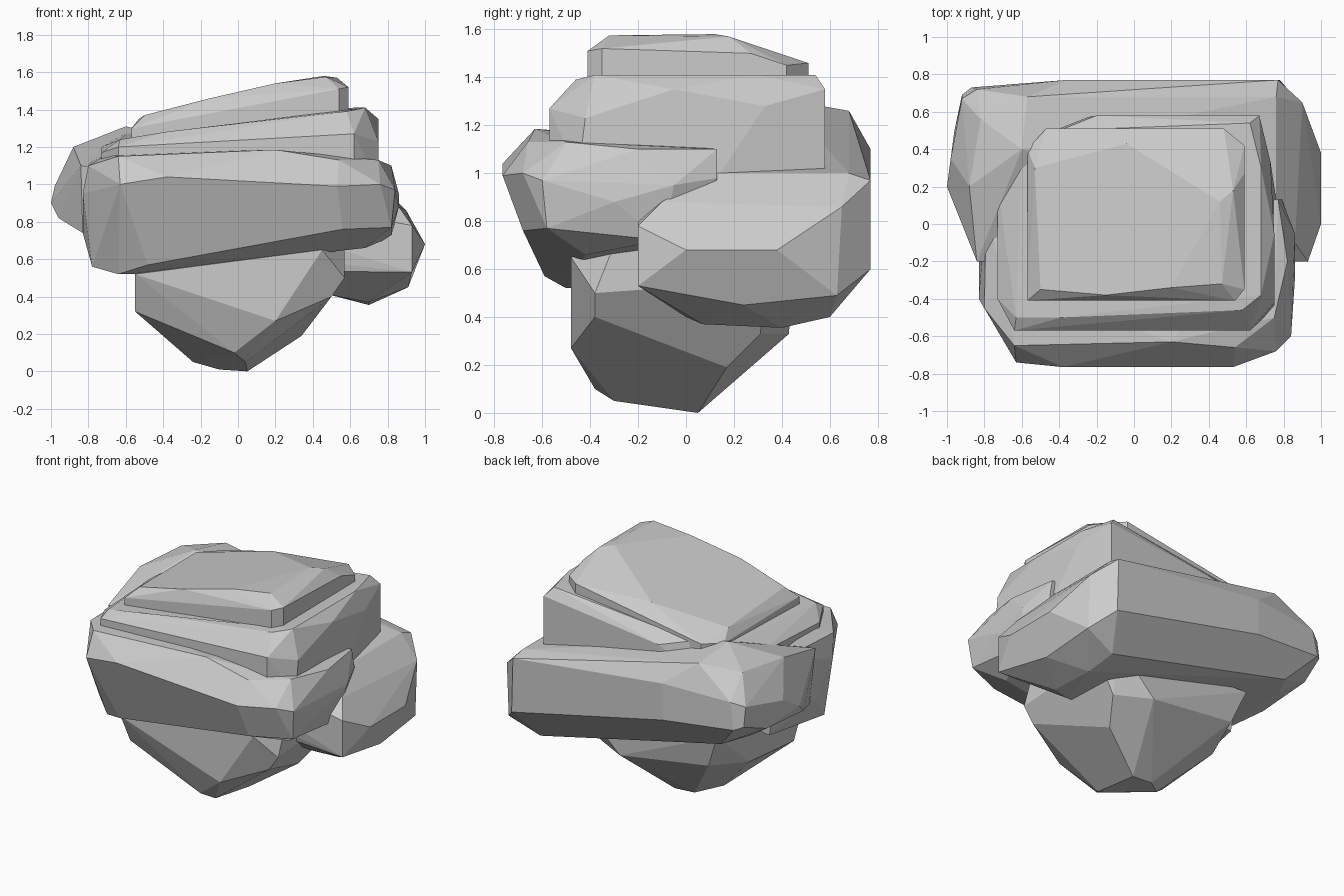
import bpy, bmesh


def rock(name, *rings):
    """Faceted boulder: convex skin stretched over a stack of cross-sections."""
    bm = bmesh.new()
    for ring in rings:
        for p in ring:
            bm.verts.new(p)
    res = bmesh.ops.convex_hull(bm, input=bm.verts[:])
    loose = {g for g in res["geom_interior"] + res["geom_unused"]
             if isinstance(g, bmesh.types.BMVert)}
    bmesh.ops.delete(bm, geom=list(loose), context='VERTS')
    # merge nearly flat neighbours into broad facets
    bmesh.ops.dissolve_limit(bm, angle_limit=0.09, verts=bm.verts[:], edges=bm.edges[:])
    bmesh.ops.recalc_face_normals(bm, faces=bm.faces[:])
    me = bpy.data.meshes.new(name)
    bm.to_mesh(me)
    bm.free()
    ob = bpy.data.objects.new(name, me)
    bpy.context.collection.objects.link(ob)
    return ob


# Pointed base boulder: foot, waist, shoulder
rock("base_rock",
     [(.04, -.3, .05), (.05, .05, 0), (-.1, .05, .01), (-.24, -.07, .05), (-.02, -.38, .1)],
     [(-.55, -.38, .32), (.2, -.48, .27), (.34, .17, .19), (.5, -.38, .4),
      (.43, .31, .33), (.2, .43, .33), (-.45, .4, .42), (-.55, .1, .36)],
     [(-.55, -.48, .52), (.45, -.48, .65), (.57, -.38, .5), (.57, -.3, .7),
      (.57, .33, .55), (.48, .44, .6), (-.54, .44, .65)])

# Wide back slab, sloping down to the right
rock("back_slab",
     # underside
     [(-.83, -.15, .74), (-.8, .45, .74), (.07, -.15, .54), (.54, .0, .4),
      (.7, .07, .37), (.7, .4, .355), (.68, .6, .4), (-.7, .62, .72)],
     # waist
     [(-.96, .1, .82), (-1, .2, .9), (-.98, .35, .99), (-.96, .5, .85), (-.92, .69, .92),
      (-.92, .67, 1.05), (-.87, .73, .9), (-.84, .72, 1.08), (-.36, .77, .85),
      (.78, .77, .6), (.9, .63, .49), (.91, .24, .45), (.93, -.2, .53), (.93, -.2, .78),
      (1, .0, .68), (1, .38, .68), (.9, .65, .86), (.78, .77, .72)],
     # top
     [(-.84, -.2, 1.1), (-.88, .2, 1.2), (-.82, .56, 1.22), (-.6, .4, 1.31), (-.57, .68, 1.26),
      (-.36, .77, 1.1), (.77, .77, .97), (.76, .68, 1.0), (.76, .1, 1.0), (.86, -.1, .88)])

# Front slab
rock("front_slab",
     # underside
     [(-.78, -.38, .56), (-.64, -.5, .52), (-.56, -.45, .52), (-.7, .1, .58),
      (.45, -.42, .65), (.68, -.42, .66), (.82, -.1, .72), (.7, .1, .8)],
     # waist
     [(-.83, -.4, .95), (-.83, -.2, .74), (-.48, -.59, .57), (.56, -.68, .76),
      (.82, -.58, .77), (.86, -.3, .88), (.86, -.05, .95), (.79, .13, .98),
      (-.63, -.74, 1.0), (-.38, -.765, 1.04), (.53, -.765, .99), (.76, -.68, 1.0),
      (.84, -.6, .97)],
     # top
     [(-.8, -.45, 1.1), (-.79, .1, 1.12), (-.64, -.65, 1.15), (.2, -.63, 1.185),
      (.54, -.66, 1.13), (.75, -.5, 1.13), (.82, -.2, 1.1), (.77, .13, 1.1), (-.7, -.3, 1.16)])

# Upper middle block, sloping up to the right
rock("middle_block",
     [(-.73, -.4, 1.0), (-.64, -.57, 1.0), (.62, -.57, 1.0), (.75, -.45, 1.0),
      (.76, .13, .98), (.67, .58, .98), (-.2, .58, .98), (-.55, .5, 1.0), (-.73, .2, 1.0)],
     [(-.73, -.4, 1.17), (-.64, -.57, 1.2), (.62, -.57, 1.27), (.75, -.42, 1.23),
      (.75, -.05, 1.35), (.73, .33, 1.28), (.67, .58, 1.35), (-.2, .58, 1.25), (-.73, .2, 1.2)],
     [(-.63, -.5, 1.24), (-.39, -.5, 1.28), (.58, -.46, 1.39), (.68, -.38, 1.41),
      (.68, .3, 1.41), (.62, .54, 1.41), (-.4, .5, 1.3), (-.6, .35, 1.27)])

# Cap stone
rock("cap_stone",
     [(-.57, -.41, 1.15), (.54, -.41, 1.2), (.59, -.35, 1.2), (.59, .42, 1.2),
      (.48, .51, 1.2), (-.47, .51, 1.15), (-.57, .4, 1.15)],
     [(-.57, -.41, 1.3), (.54, -.41, 1.51), (.59, -.35, 1.52), (.59, .27, 1.5),
      (.59, .42, 1.45), (.48, .51, 1.46), (-.47, .51, 1.3), (-.57, .4, 1.29)],
     [(-.5, -.35, 1.37), (-.15, -.38, 1.46), (.2, -.34, 1.54), (.47, -.32, 1.575),
      (.53, .18, 1.57), (.46, .12, 1.58), (-.04, .43, 1.44), (-.53, .3, 1.35)])
